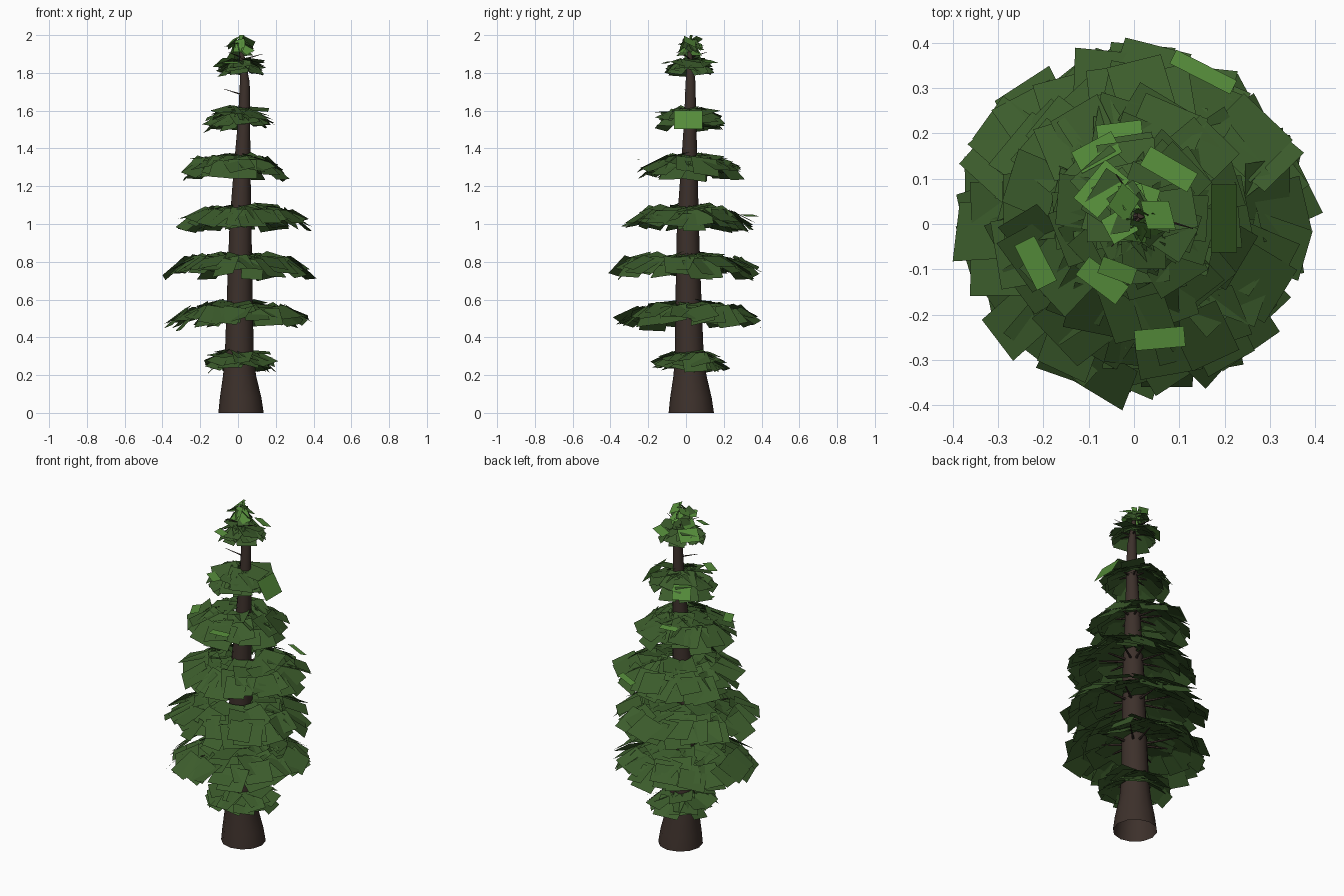
import bpy, bmesh, math, random
from mathutils import Vector, Matrix

random.seed(11)
if "Cube" in bpy.data.objects:
    bpy.data.objects.remove(bpy.data.objects["Cube"])


def material(name, rgb):
    m = bpy.data.materials.new(name)
    m.use_nodes = True
    m.diffuse_color = (*rgb, 1)
    m.node_tree.nodes["Principled BSDF"].inputs["Base Color"].default_value = (*rgb, 1)
    return m


BARK = material("bark brown", (0.046, 0.03, 0.024))
GREEN = material("needle green", (0.045, 0.108, 0.025))
BRIGHT = material("young needle green", (0.09, 0.26, 0.042))


def finish(bm, name, mats):
    mesh = bpy.data.meshes.new(name)
    bm.to_mesh(mesh)
    bm.free()
    ob = bpy.data.objects.new(name, mesh)
    bpy.context.collection.objects.link(ob)
    for m in mats:
        mesh.materials.append(m)


def tube(bm, rings, sides):
    """Skin a row of (centre, radius) rings lying flat, open at the bottom."""
    loops = []
    for c, r in rings:
        loops.append([bm.verts.new(c + Vector((math.cos(a), math.sin(a), 0)) * r)
                      for a in (math.tau * i / sides for i in range(sides))])
    for lo, hi in zip(loops, loops[1:]):
        for i in range(sides):
            j = (i + 1) % sides
            bm.faces.new((lo[i], lo[j], hi[j], hi[i])).smooth = True
    bm.faces.new(loops[-1])


# Trunk: flared foot and a slight bend; each row is x, y, z, radius
TRUNK = [(0.016, 0.028, 0, 0.12), (0.014, 0.026, 0.08, 0.11), (0.008, 0.021, 0.2, 0.087),
         (0.007, 0.017, 0.32, 0.076), (0.01, 0.012, 0.7, 0.066), (0.013, 0.01, 1.0, 0.058),
         (0.022, 0.017, 1.3, 0.044), (0.032, 0.022, 1.55, 0.032), (0.036, 0.024, 1.75, 0.026),
         (0.015, 0.02, 1.95, 0.008)]
bm = bmesh.new()
tube(bm, [(Vector(p[:3]), p[3]) for p in TRUNK], 12)
finish(bm, "trunk", [BARK])


def trunk_at(z):
    for a, b in zip(TRUNK, TRUNK[1:]):
        if z <= b[2]:
            t = (z - a[2]) / (b[2] - a[2])
            return Vector(a[:3]).lerp(Vector(b[:3]), t)


def twig(bm, start, end, radius):
    """Thin tapered bare branch."""
    d = end - start
    turn = d.to_track_quat('Z', 'Y').to_matrix().to_4x4()
    bmesh.ops.create_cone(bm, cap_ends=True, segments=5, radius1=radius, radius2=radius * 0.2,
                          depth=d.length, matrix=Matrix.Translation((start + end) / 2) @ turn)


def card(bm, inner, yaw, pitch, roll, length, width, slot=0):
    """Flat spray of needles hanging outward from its inner edge (angles in degrees)."""
    rot = (Matrix.Rotation(math.radians(yaw), 3, 'Z') @ Matrix.Rotation(math.radians(pitch), 3, 'Y')
           @ Matrix.Rotation(math.radians(roll), 3, 'X'))
    verts = []
    for u, v in [(0, -0.5), (1, -0.5), (1, 0.5), (0, 0.5)]:
        p = inner + rot @ Vector((u * length, v * width, 0))
        p.z = min(p.z, 2.0)
        verts.append(bm.verts.new(p))
    bm.faces.new(verts).material_index = slot


# Whorls of drooping sprays: name, centre x, centre y, top height, radius
TIERS = [("lowest_whorl", 0.01, 0.02, 0.347, 0.2),
         ("second_whorl", 0.0, 0.015, 0.605, 0.39),
         ("third_whorl", 0.0, 0.0, 0.865, 0.4),
         ("fourth_whorl", 0.035, 0.015, 1.115, 0.355),
         ("fifth_whorl", -0.015, 0.02, 1.385, 0.278),
         ("sixth_whorl", 0.01, 0.02, 1.63, 0.187),
         ("seventh_whorl", 0.018, 0.015, 1.89, 0.125)]
# Rings of sprays: reach, least and greatest droop, spacing
RINGS = [(1.0, 20, 46, 0.068), (0.8, 14, 38, 0.068), (0.57, 4, 24, 0.085)]

branches = bmesh.new()
for name, cx, cy, top, radius in TIERS:
    bm = bmesh.new()
    for reach, low, high, gap in RINGS:
        count = max(6, round(math.tau * radius * reach / gap))
        shift = random.random()
        for i in range(count):
            a = math.tau * (i + shift + random.uniform(-0.35, 0.35)) / count
            pitch = random.uniform(low, high)
            length = min(0.15, radius * 0.85) * random.uniform(0.85, 1.05)
            width = min(0.14, 0.06 + radius * 0.35) * random.uniform(0.8, 1.1)
            rin = radius * reach * random.uniform(0.88, 1.0) - length * math.cos(math.radians(pitch))
            rin = max(rin, 0.02)
            z = top - 0.01 - 0.045 * (rin / radius) ** 1.3 - random.uniform(0, 0.026)
            inner = Vector((cx + math.cos(a) * rin, cy + math.sin(a) * rin, z))
            card(bm, inner, math.degrees(a) + random.uniform(-24, 24), pitch,
                 random.uniform(-17, 17), length, width)
    finish(bm, name, [GREEN])
    # Bare boughs that carry the sprays
    boughs = 5 + round(radius * 10)
    for i in range(boughs):
        a = math.tau * (i + random.uniform(-0.2, 0.2)) / boughs
        end = Vector((cx + math.cos(a) * radius * 0.6, cy + math.sin(a) * radius * 0.6, top - 0.06))
        twig(branches, trunk_at(top - 0.065), end, 0.005 + 0.012 * radius)

# Stray bare twigs near the top
for x, y, z, z0 in [(-0.075, -0.008, 1.715, 1.68), (-0.04, 0.11, 1.91, 1.88),
                    (0.13, -0.01, 1.9, 1.87), (-0.05, -0.05, 1.91, 1.88)]:
    twig(branches, trunk_at(z0), Vector((x, y, z)), 0.005)
finish(branches, "branches", [BARK])

# Young bright sprays: inner edge x, y, z, then yaw, droop, length, width
YOUNG = [(0.17, 0.012, 1.602, 0, 60, 0.115, 0.15), (-0.055, -0.105, 1.595, 233, 6, 0.05, 0.11),
         (-0.07, 0.135, 1.585, 118, 52, 0.085, 0.1), (-0.195, -0.075, 1.352, 207, 10, 0.05, 0.11),
         (0.055, -0.23, 1.342, 275, 5, 0.045, 0.11), (-0.03, 0.19, 1.352, 97, 15, 0.035, 0.1),
         (0.145, 0.32, 1.05, 63, 15, 0.035, 0.15), (-0.045, 0.055, 1.88, 140, 35, 0.085, 0.11),
         (0.065, 0.1, 1.868, 60, 18, 0.05, 0.12), (-0.03, -0.085, 1.86, 250, 15, 0.04, 0.08)]
bm = bmesh.new()
for x, y, z, yaw, droop, length, width in YOUNG:
    card(bm, Vector((x, y, z)), yaw, droop, 0, length, width)
finish(bm, "young_sprays", [BRIGHT])

# Crown tuft: small sprays tossed in all directions around the tip
bm = bmesh.new()
for i in range(20):
    z = 1.985 - 0.05 * (i / 20) - random.uniform(0, 0.01)
    yaw = i * 137.5
    out = Matrix.Rotation(math.radians(yaw), 3, 'Z') @ Vector((0.014, 0, 0))
    card(bm, Vector((0.008, 0.02, z)) + out, yaw, random.uniform(5, 75), random.uniform(-40, 40),
         random.uniform(0.055, 0.08), random.uniform(0.05, 0.075), int(i % 5 < 3))
card(bm, Vector((0.01, 0.02, 1.93)), 35, -80, 28, 0.072, 0.03, 1)
finish(bm, "crown_tuft", [GREEN, BRIGHT])
